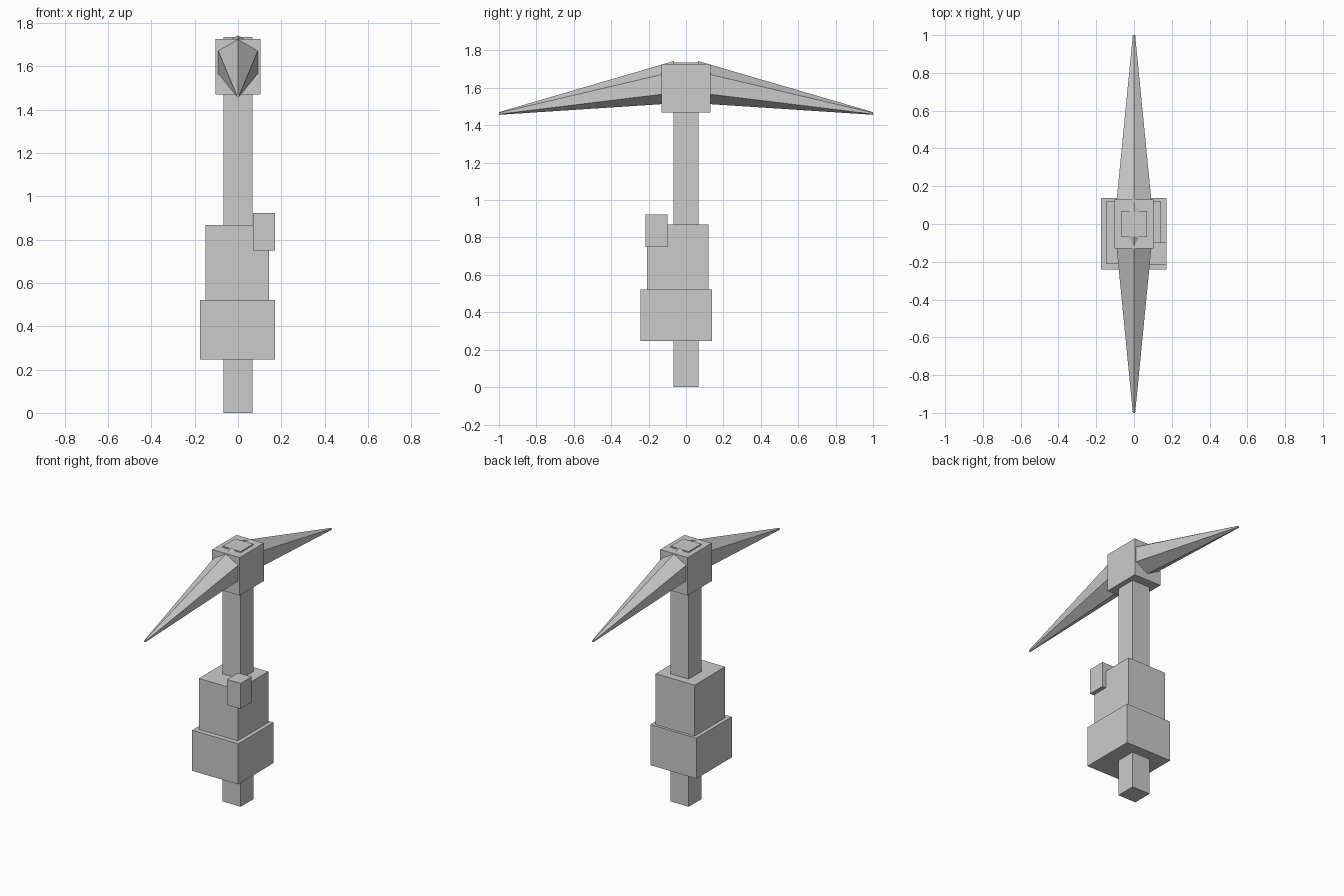
import bpy
from math import sin, cos, radians

if "Cube" in bpy.data.objects:
    bpy.data.objects.remove(bpy.data.objects["Cube"])


def mesh_object(name, verts, faces):
    mesh = bpy.data.meshes.new(name)
    mesh.from_pydata(verts, [], faces)
    obj = bpy.data.objects.new(name, mesh)
    bpy.context.collection.objects.link(obj)
    return obj


def box(name, x, y, z):
    """Box from (min, max) ranges on each axis."""
    verts = [(a, b, c) for a in x for b in y for c in z]
    faces = [(0, 1, 3, 2), (4, 6, 7, 5), (0, 4, 5, 1),
             (2, 3, 7, 6), (0, 2, 6, 4), (1, 5, 7, 3)]
    return mesh_object(name, verts, faces)


def spike(name, side):
    """Six-sided taper that droops from the head to a small blunt tip."""
    rings = [(0.065, 1.630, 0.113), (1.0, 1.463, 0.007)]  # y, centre z, radius
    verts = [(r * sin(radians(60 * i)), side * y, z + r * cos(radians(60 * i)))
             for y, z, r in rings for i in range(6)]
    faces = [(i, (i + 1) % 6, (i + 1) % 6 + 6, i + 6) for i in range(6)]
    faces += [tuple(range(5, -1, -1)), tuple(range(6, 12))]
    if side < 0:
        faces = [f[::-1] for f in faces]
    return mesh_object(name, verts, faces)


# Shaft and head block
box("handle", (-0.068, 0.068), (-0.068, 0.068), (0, 1.735))
box("head_block", (-0.103, 0.103), (-0.13, 0.13), (1.469, 1.727))

# Pick points
spike("front_spike", -1)
spike("back_spike", 1)

# Grip blocks and side nub
box("lower_grip", (-0.175, 0.171), (-0.242, 0.138), (0.246, 0.522))
box("upper_grip", (-0.149, 0.144), (-0.208, 0.12), (0.522, 0.868))
box("grip_nub", (0.07, 0.171), (-0.217, -0.098), (0.75, 0.923))

# Make every face point outward
import bmesh
for obj in bpy.context.collection.objects:
    bm = bmesh.new()
    bm.from_mesh(obj.data)
    bmesh.ops.recalc_face_normals(bm, faces=bm.faces)
    bm.to_mesh(obj.data)
    bm.free()
